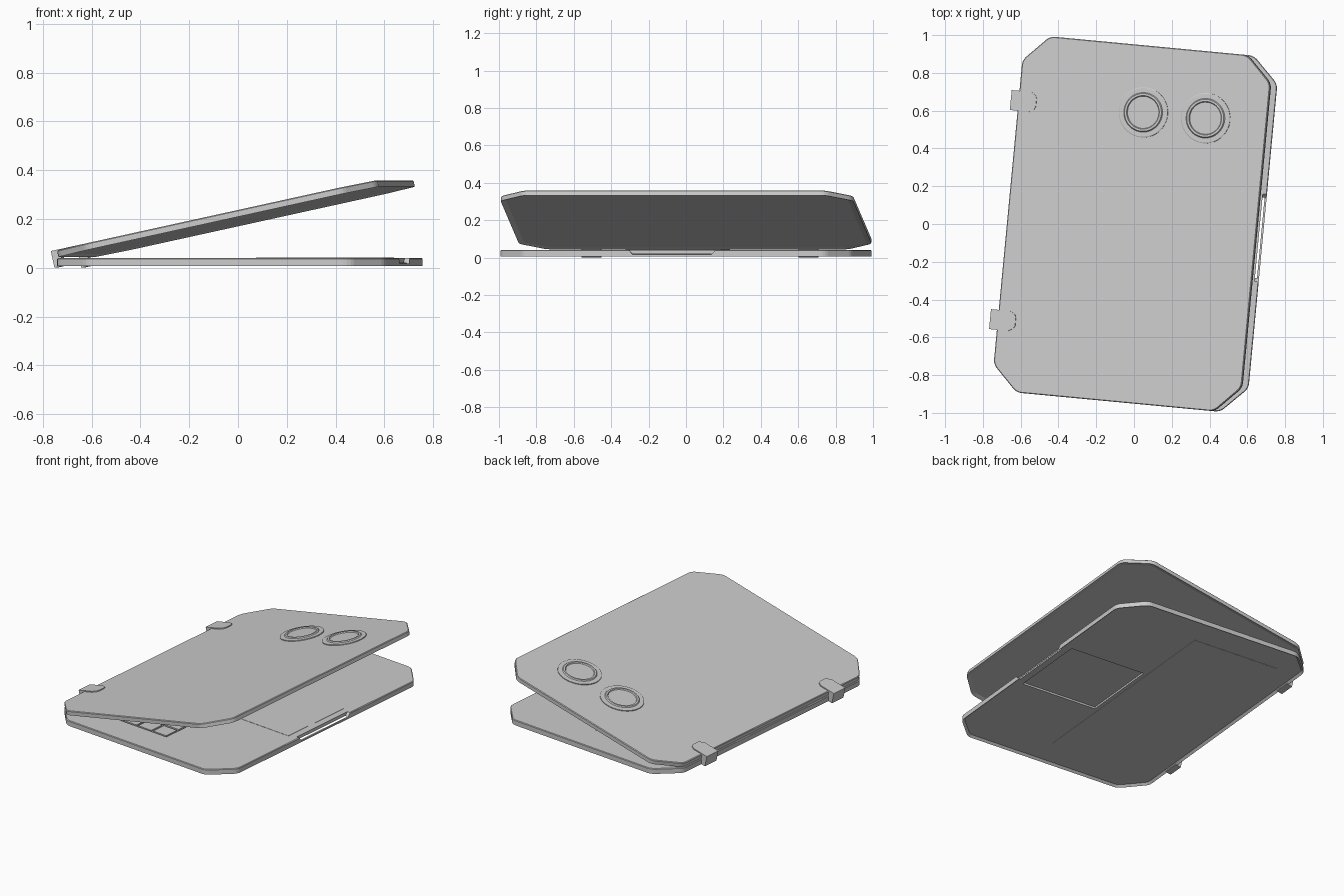
import bpy, bmesh, math
from mathutils import Matrix, Vector

if "Cube" in bpy.data.objects:
    bpy.data.objects.remove(bpy.data.objects["Cube"])

# whole laptop is turned about z; the lid is hinged at the back edge
BASE = Matrix.Rotation(math.radians(-5.4), 4, 'Z')
LID = BASE @ Matrix.Translation((-0.665, 0, 0.044)) @ Matrix.Rotation(math.radians(-12.34), 4, 'Y')


def finish(name, bm, mat):
    bmesh.ops.recalc_face_normals(bm, faces=bm.faces)
    me = bpy.data.meshes.new(name)
    bm.to_mesh(me)
    bm.free()
    me.transform(mat)
    ob = bpy.data.objects.new(name, me)
    bpy.context.collection.objects.link(ob)
    return ob


def prism(bm, pts, vec):
    f = bm.faces.new([bm.verts.new(p) for p in pts])
    r = bmesh.ops.extrude_face_region(bm, geom=[f])
    bmesh.ops.translate(bm, vec=vec, verts=[v for v in r['geom'] if isinstance(v, bmesh.types.BMVert)])


def add_box(bm, x0, x1, y0, y1, z0, z1):
    prism(bm, [(x0, y0, z0), (x1, y0, z0), (x1, y1, z0), (x0, y1, z0)], (0, 0, z1 - z0))


def box(name, dims, mat):
    bm = bmesh.new()
    add_box(bm, *dims)
    return finish(name, bm, mat)


def shell(name, x0, x1, hy, z0, z1, rim, depth, mat):
    """Plate with cut, softened corners, a top bevel and a recessed underside."""
    c = 0.138
    pts = [(x0 + c, -hy), (x1 - c, -hy), (x1, -hy + c), (x1, hy - c),
           (x1 - c, hy), (x0 + c, hy), (x0, hy - c), (x0, -hy + c)]
    bm = bmesh.new()
    prism(bm, [(x, y, z0) for x, y in pts], (0, 0, z1 - z0))
    sides = [e for e in bm.edges if abs(e.verts[0].co.z - e.verts[1].co.z) > 1e-4]
    bmesh.ops.bevel(bm, geom=sides, offset=0.025, segments=3, profile=0.5, affect='EDGES')
    bmesh.ops.recalc_face_normals(bm, faces=bm.faces)
    bm.faces.ensure_lookup_table()
    top = max(bm.faces, key=lambda f: f.calc_center_median().z)
    bottom = min(bm.faces, key=lambda f: f.calc_center_median().z)
    for face, width, lift in ((top, 0.004, 0.0), (bottom, rim, depth)):
        bmesh.ops.inset_region(bm, faces=[face], thickness=width, use_even_offset=True)
        for v in face.verts:
            v.co.z += lift
    for v in {v for f in bm.faces for v in f.verts} - set(top.verts):
        if abs(v.co.z - z1) < 1e-5:
            v.co.z -= 0.004
    return finish(name, bm, mat)


def cut(ob, cutter):
    cutter.hide_render = True
    m = ob.modifiers.new('cut', 'BOOLEAN')
    m.operation, m.solver, m.object = 'DIFFERENCE', 'EXACT', cutter
    bpy.context.view_layer.objects.active = ob
    bpy.ops.object.modifier_apply(modifier=m.name)
    bpy.data.objects.remove(cutter)


# base with keyboard well, pad hollow underneath and front finger notch
base = shell('base', -0.67, 0.686, 0.947, 0.007, 0.041, 0.014, 0.013, BASE)
cut(base, box('well_cutter', (-0.52, 0.075, -0.745, 0.745, 0.031, 0.06), BASE))
cut(base, box('pad_cutter', (0.10, 0.62, -0.265, 0.245, -0.01, 0.032), BASE))
bm = bmesh.new()
prism(bm, [(0.664, -0.222, 0.017), (0.664, 0.202, 0.017), (0.664, 0.24, 0.06), (0.664, -0.26, 0.06)],
      (0.05, 0, 0))
cut(base, finish('notch_cutter', bm, BASE))

# touchpad and bottom panel under the keyboard
box('touchpad', (0.10, 0.62, -0.265, 0.245, 0.038, 0.0425), BASE)
box('bottom_panel', (-0.52, 0.075, -0.745, 0.745, 0.0185, 0.022), BASE)

# keyboard keys
bm = bmesh.new()
rows, cols, gap = 5, 13, 0.014
dx, dy = 0.581 / rows, 1.476 / cols
for r in range(rows):
    x = -0.52 + gap + r * dx
    y = -0.745 + gap
    c = 0
    while c < cols:
        n = 5 if (r == rows - 1 and c == 4) else 1   # wide space bar in the front row
        add_box(bm, x, x + dx - gap, y, y + n * dy - gap, 0.030, 0.040)
        y += n * dy
        c += n
finish('keys', bm, BASE)

# lid with recessed screen face
shell('lid', 0.0, 1.35, 0.947, 0.0, 0.0275, 0.028, 0.006, LID)

# two round rings on the lid
profile = [(0.133, 0.024), (0.133, 0.033), (0.129, 0.035), (0.105, 0.035), (0.100, 0.041),
           (0.089, 0.041), (0.085, 0.035), (0.0, 0.035)]
for i, s in enumerate((0.681, 1.02)):
    bm = bmesh.new()
    vs = [bm.verts.new((r, 0, z)) for r, z in profile]
    es = [bm.edges.new(p) for p in zip(vs, vs[1:])]
    bmesh.ops.spin(bm, geom=vs + es, cent=(0, 0, 0), axis=(0, 0, 1), angle=2 * math.pi, steps=40)
    bmesh.ops.remove_doubles(bm, verts=bm.verts, dist=1e-5)
    bmesh.ops.holes_fill(bm, edges=[e for e in bm.edges if e.is_boundary])
    finish(f'lid_ring_{i + 1}', bm, LID @ Matrix.Translation((s, 0.593, 0)))

# hinge clips: tab on the lid plus a strap down the back
for i, y in enumerate((-0.573, 0.592)):
    bm = bmesh.new()
    h, k = 0.053, 0.03
    prism(bm, [(-0.04, y - h, 0.022), (0.095 - k, y - h, 0.022), (0.09, y - h + 0.015, 0.022),
               (0.098, y - h + k, 0.022), (0.098, y + h - k, 0.022), (0.09, y + h - 0.015, 0.022),
               (0.095 - k, y + h, 0.022), (-0.04, y + h, 0.022)], (0, 0, 0.012))
    add_box(bm, -0.04, -0.003, y - h, y + h, -0.036, 0.022)
    finish(f'hinge_clip_{i + 1}', bm, LID)
